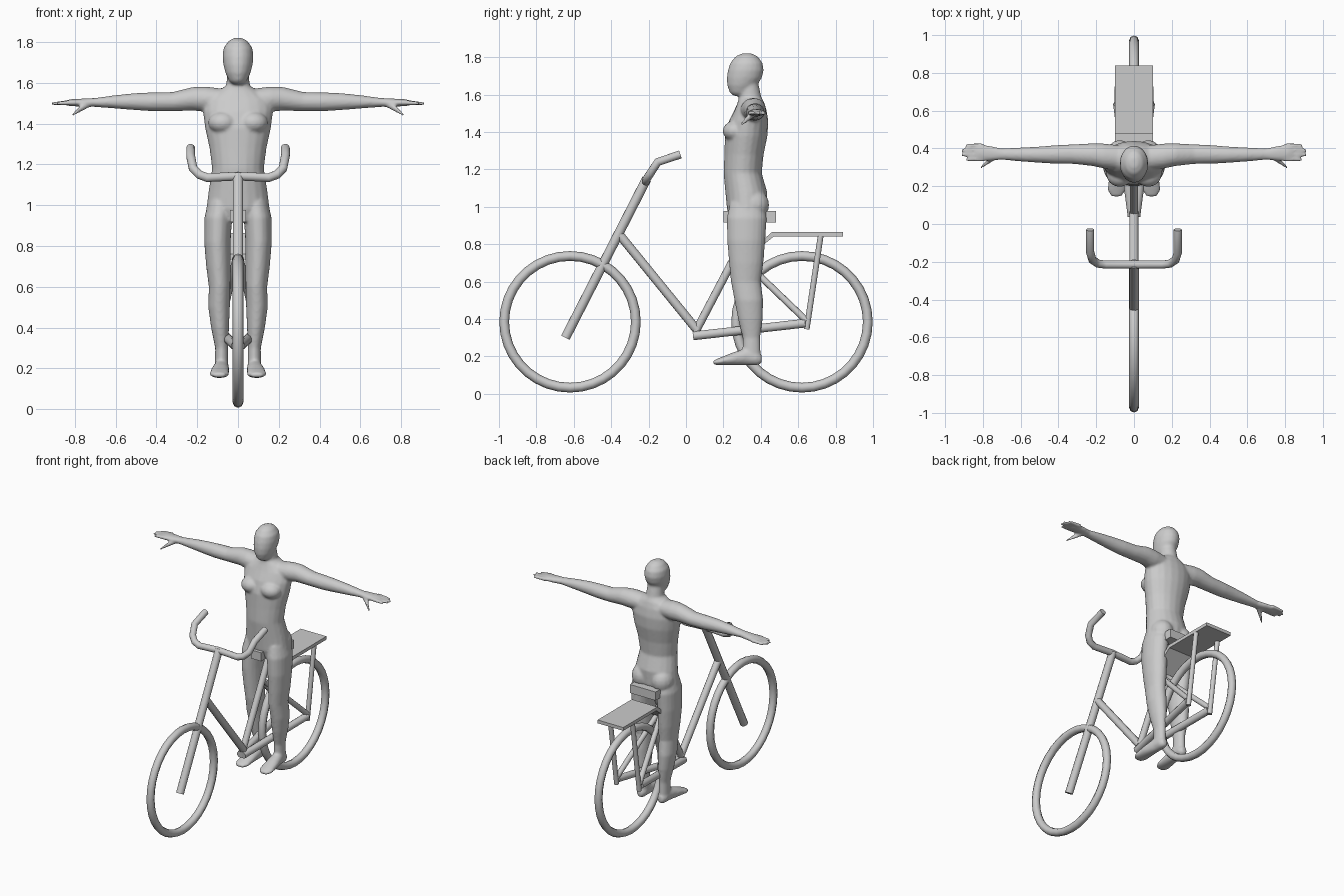
import bpy, bmesh, math
from mathutils import Vector, Matrix

cube = bpy.data.objects.get("Cube")
if cube:
    bpy.data.objects.remove(cube, do_unlink=True)

grey = bpy.data.materials.new("plain grey")
grey.use_nodes = True
colour = (0.6, 0.6, 0.6, 1)
grey.diffuse_color = colour
grey.node_tree.nodes["Principled BSDF"].inputs["Base Color"].default_value = colour


def finish(bm, name, smooth=None):
    """Turn a bmesh into a named object, smooth up to an angle if given."""
    bmesh.ops.recalc_face_normals(bm, faces=bm.faces)
    mesh = bpy.data.meshes.new(name)
    bm.to_mesh(mesh)
    bm.free()
    mesh.materials.append(grey)
    obj = bpy.data.objects.new(name, mesh)
    bpy.context.collection.objects.link(obj)
    if smooth:
        bpy.ops.object.select_all(action='DESELECT')
        obj.select_set(True)
        bpy.context.view_layer.objects.active = obj
        bpy.ops.object.shade_smooth_by_angle(angle=math.radians(smooth))
    return obj


def sweep(bm, rings):
    """Skin a list of vertex rings and cap both ends."""
    n = len(rings[0])
    for a, b in zip(rings, rings[1:]):
        for i in range(n):
            j = (i + 1) % n
            bm.faces.new((a[i], a[j], b[j], b[i]))
    bm.faces.new(rings[0])
    bm.faces.new(rings[-1])


def tube(name, points, r, sides=12):
    """Round tube along a list of points, mitred at the bends."""
    pts = [Vector(p) for p in points]
    bm, rings = bmesh.new(), []
    dirs = [(b - a).normalized() for a, b in zip(pts, pts[1:])]
    side = dirs[0].orthogonal().normalized()
    for k, p in enumerate(pts):
        t = (dirs[max(k - 1, 0)] + dirs[min(k, len(dirs) - 1)]).normalized()
        side = (side - t * side.dot(t)).normalized()
        up = t.cross(side)
        angles = [math.tau * i / sides for i in range(sides)]
        rings.append([bm.verts.new(p + r * (side * math.cos(a) + up * math.sin(a))) for a in angles])
    sweep(bm, rings)
    return finish(bm, name, 40)


def prism(name, outline, place):
    """Solid from an outline; place(point, side) gives the two end positions."""
    bm = bmesh.new()
    sweep(bm, [[bm.verts.new(place(p, s)) for p in outline] for s in (-1, 1)])
    return finish(bm, name)


def wheel(name, y, z, radius, r, around=36, sides=8):
    bm = bmesh.new()
    rings = []
    for i in range(around):
        a = math.tau * i / around
        ring = []
        for j in range(sides):
            b = math.tau * j / sides
            d = radius + r * math.cos(b)
            ring.append(bm.verts.new((r * math.sin(b), y + d * math.cos(a), z + d * math.sin(a))))
        rings.append(ring)
    for i in range(around):
        p, q = rings[i], rings[(i + 1) % around]
        for j in range(sides):
            k = (j + 1) % sides
            bm.faces.new((p[j], p[k], q[k], q[j]))
    return finish(bm, name, 60)


# Bicycle: wheels and frame
wheel("front_wheel", -0.62, 0.385, 0.352, 0.026)
wheel("rear_wheel", 0.62, 0.385, 0.352, 0.026)
tube("fork_and_stem", [(0, -0.645, 0.30), (0, -0.21, 1.15)], 0.026)
tube("down_tube", [(0, -0.355, 0.85), (0, 0.06, 0.34)], 0.024)
tube("seat_tube", [(0, 0.05, 0.33), (0, 0.365, 0.93)], 0.022)
for s, label in ((1, "left"), (-1, "right")):
    tube(label + "_chain_stay", [(0.01 * s, 0.04, 0.31), (0.088 * s, 0.64, 0.378)], 0.024)
    tube(label + "_seat_stay", [(0.01 * s, 0.28, 0.74), (0.088 * s, 0.645, 0.39)], 0.018)
    tube(label + "_rack_support", [(0.088 * s, 0.645, 0.345), (0.088 * s, 0.72, 0.845)], 0.016)

# Handlebar with swept-back grips
half_bar = [(0.15, -0.215, 1.135), (0.19, -0.21, 1.15), (0.22, -0.19, 1.18),
            (0.232, -0.15, 1.24), (0.232, -0.03, 1.28)]
tube("handlebar", [(-x, y, z) for x, y, z in reversed(half_bar)] + [(0, -0.215, 1.143)] + half_bar, 0.022)

# Luggage rack with its front bent down, and saddle
rack = [(0.84, 0.865), (0.46, 0.865), (0.34, 0.76), (0.34, 0.735), (0.47, 0.842), (0.84, 0.842)]
prism("luggage_rack", rack, lambda p, s: (0.1 * s, *p))
saddle = [(-0.1, 0.48), (0.1, 0.48), (0.1, 0.41), (0.04, 0.32), (0.04, 0.2), (-0.04, 0.2), (-0.04, 0.32), (-0.1, 0.41)]
prism("saddle", saddle, lambda p, s: (*p, 0.947 + 0.03 * s))


# Rider: overlapping lofts fused into one smooth body
body = bmesh.new()


def loft(axis, rows, mirror=1, n=20):
    """Ellipse loft; a row is position, two centres, two radii (other axes in order)."""
    rings = []
    for t, c1, c2, r1, r2 in rows:
        ring = []
        for i in range(n):
            a = math.tau * i / n
            p = [c1 + r1 * math.cos(a), c2 + r2 * math.sin(a)]
            p.insert(axis, t)
            p[0] *= mirror
            ring.append(body.verts.new(p))
        rings.append(ring)
    sweep(body, rings)


def ball(centre, radii):
    m = Matrix.Translation(centre) @ Matrix.Diagonal((*radii, 1))
    bmesh.ops.create_uvsphere(body, u_segments=16, v_segments=10, radius=1, matrix=m)


# Torso and neck
loft(2, [(0.92, 0, 0.32, 0.10, 0.08), (0.98, 0, 0.325, 0.156, 0.105), (1.08, 0, 0.322, 0.143, 0.112),
         (1.18, 0, 0.303, 0.127, 0.102), (1.28, 0, 0.31, 0.14, 0.105), (1.38, 0, 0.322, 0.162, 0.114),
         (1.46, 0, 0.335, 0.172, 0.105), (1.52, 0, 0.345, 0.165, 0.085), (1.56, 0, 0.347, 0.105, 0.07),
         (1.585, 0, 0.343, 0.058, 0.06), (1.66, 0, 0.335, 0.052, 0.052)])
# Head
loft(2, [(1.593, 0, 0.285, 0.025, 0.03), (1.61, 0, 0.292, 0.044, 0.058), (1.65, 0, 0.30, 0.062, 0.08),
         (1.69, 0, 0.312, 0.072, 0.094), (1.73, 0, 0.32, 0.076, 0.096), (1.77, 0, 0.323, 0.071, 0.086),
         (1.805, 0, 0.324, 0.047, 0.058), (1.82, 0, 0.325, 0.02, 0.025)])

for s in (1, -1):
    # Chest and hip muscles
    ball((0.075 * s, 0.262, 1.405), (0.072, 0.066, 0.055))
    ball((0.075 * s, 0.36, 1.01), (0.075, 0.085, 0.085))
    # Leg and foot
    loft(2, [(1.02, 0.085, 0.325, 0.06, 0.09), (0.94, 0.097, 0.325, 0.068, 0.107), (0.82, 0.101, 0.322, 0.065, 0.102),
             (0.7, 0.096, 0.322, 0.06, 0.092), (0.6, 0.09, 0.32, 0.053, 0.08), (0.5, 0.093, 0.336, 0.053, 0.077),
             (0.4, 0.088, 0.344, 0.044, 0.066), (0.3, 0.08, 0.35, 0.032, 0.047), (0.19, 0.08, 0.352, 0.033, 0.048)], s)
    loft(1, [(0.145, 0.093, 0.167, 0.028, 0.011), (0.18, 0.092, 0.173, 0.048, 0.02), (0.25, 0.088, 0.187, 0.045, 0.034),
             (0.33, 0.081, 0.2, 0.037, 0.047), (0.38, 0.08, 0.19, 0.033, 0.037), (0.405, 0.08, 0.185, 0.02, 0.022)], s)
    # Arm and palm
    loft(0, [(0.06, 0.35, 1.515, 0.065, 0.055), (0.16, 0.36, 1.52, 0.066, 0.062), (0.22, 0.367, 1.522, 0.06, 0.058),
             (0.32, 0.37, 1.508, 0.052, 0.047), (0.42, 0.368, 1.507, 0.049, 0.046), (0.5, 0.367, 1.508, 0.043, 0.042),
             (0.6, 0.368, 1.507, 0.037, 0.033), (0.7, 0.37, 1.504, 0.03, 0.022), (0.76, 0.374, 1.503, 0.04, 0.02),
             (0.82, 0.378, 1.503, 0.045, 0.017), (0.84, 0.378, 1.502, 0.04, 0.013)], s)
    # Fingers and thumb
    for i, tip in enumerate((0.89, 0.912, 0.915, 0.895)):
        y = 0.341 + 0.025 * i
        loft(0, [(0.8, y, 1.503, 0.012, 0.013), (0.87, y, 1.501, 0.0105, 0.011), (tip, y, 1.497, 0.008, 0.008)], s, 8)
    loft(0, [(0.73, 0.36, 1.495, 0.02, 0.016), (0.78, 0.325, 1.468, 0.014, 0.016), (0.815, 0.296, 1.44, 0.009, 0.01)], s, 8)

rider = finish(body, "rider_body", 180)
fuse = rider.modifiers.new("fuse", 'REMESH')
fuse.mode = 'VOXEL'
fuse.voxel_size = 0.008
fuse.use_smooth_shade = True
soften = rider.modifiers.new("soften", 'SMOOTH')
soften.factor = 0.5
soften.iterations = 5
# Remesh comes first, so any shading modifier goes last or away
for mod in list(rider.modifiers):
    if mod.type == 'NODES':
        rider.modifiers.remove(mod)
